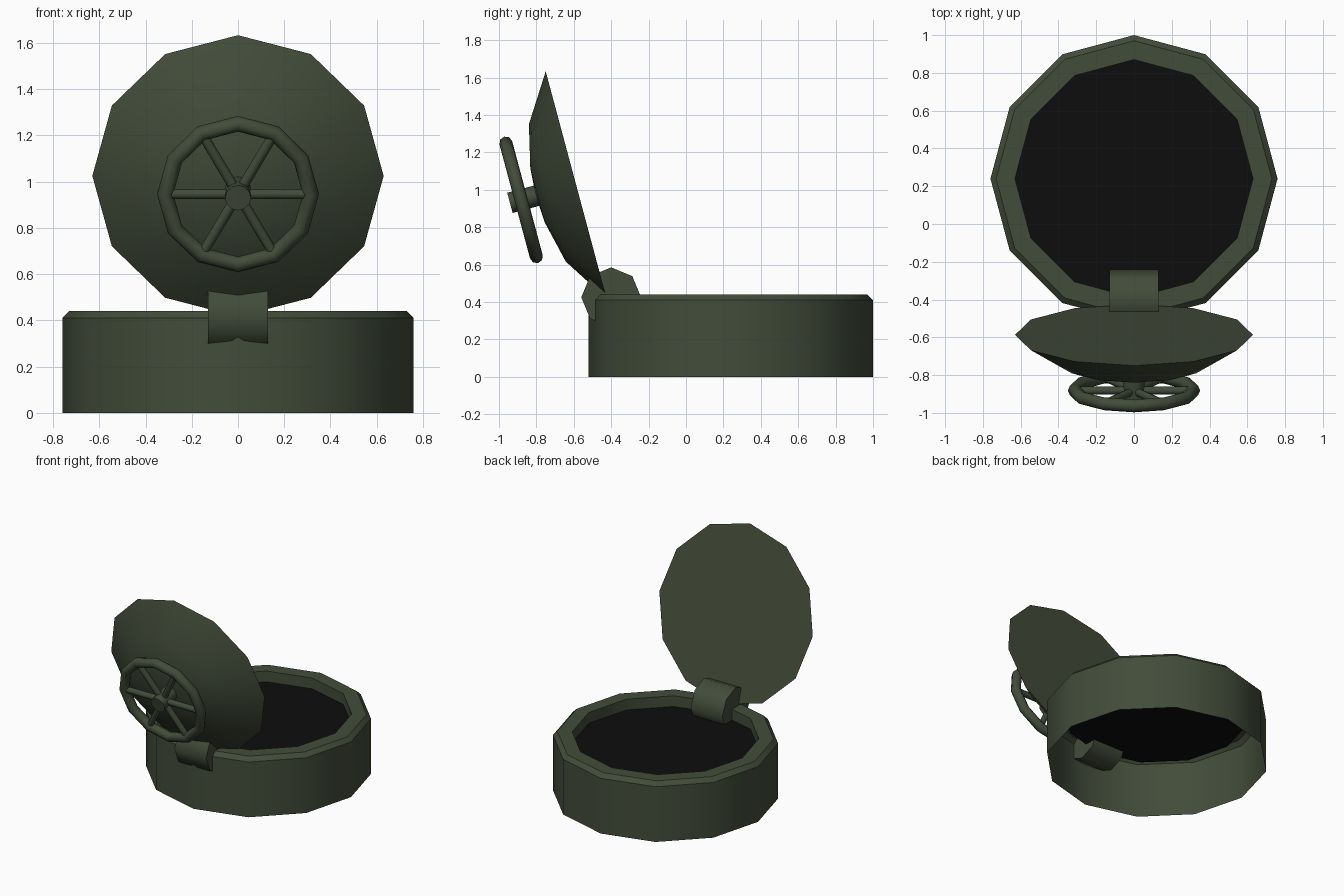
import bpy, bmesh, math
from mathutils import Matrix, Vector

if "Cube" in bpy.data.objects:
    bpy.data.objects.remove(bpy.data.objects["Cube"])


def material(name, rgb):
    m = bpy.data.materials.new(name)
    m.diffuse_color = (*rgb, 1)
    m.use_nodes = True
    m.node_tree.nodes["Principled BSDF"].inputs["Base Color"].default_value = m.diffuse_color
    return m


green = material("olive green", (0.055, 0.073, 0.042))
black = material("dark interior", (0.004, 0.004, 0.004))


def finish(name, bm, mat, matrix, angle):
    bm.normal_update()
    me = bpy.data.meshes.new(name)
    bm.to_mesh(me)
    bm.free()
    me.transform(matrix)
    me.materials.append(mat)
    ob = bpy.data.objects.new(name, me)
    bpy.context.collection.objects.link(ob)
    bpy.ops.object.select_all(action='DESELECT')
    ob.select_set(True)
    bpy.context.view_layer.objects.active = ob
    bpy.ops.object.shade_smooth_by_angle(angle=math.radians(angle))
    return ob


def lathe(name, profile, sides, mat, matrix, angle=35, caps=(False, False), loop=False):
    """Turn (radius, height) points about z, listed bottom/outside first."""
    bm = bmesh.new()
    rings = [[bm.verts.new((r * math.cos(math.tau * i / sides),
                            r * math.sin(math.tau * i / sides), z))
              for i in range(sides)] for r, z in profile]
    pairs = list(zip(rings, rings[1:]))
    if loop:
        pairs.append((rings[-1], rings[0]))
    for a, b in pairs:
        for i in range(sides):
            j = (i + 1) % sides
            bm.faces.new((a[i], a[j], b[j], b[i]))
    if caps[0]:
        bm.faces.new(rings[0][::-1])
    if caps[1]:
        bm.faces.new(rings[-1])
    return finish(name, bm, mat, matrix, angle)


# Base ring, open below, with a chamfered rim and a short inner lip
base = Matrix.Translation((0, 0.24, 0))
lathe("base_ring", [(0.76, 0), (0.76, 0.41), (0.73, 0.44), (0.63, 0.44), (0.63, 0.36)],
      12, green, base)

# Dark opening
lathe("opening", [(0.63, 0.355), (0.63, 0.36)], 12, black, base, caps=(True, True))

# Hinge barrel lying along x
lathe("hinge", [(0.16, -0.13), (0.16, 0.13)], 8, green,
      Matrix.Translation((0, -0.40, 0.425)) @ Matrix.Rotation(math.pi / 2, 4, 'Y'),
      angle=50, caps=(True, True))

# Domed lid, swung open past upright
lid = Matrix.Translation((0, -0.587, 1.025)) @ Matrix.Rotation(math.radians(105), 4, 'X')
lathe("lid", [(0.63, 0), (0.38, 0.16), (0.15, 0.214), (0.02, 0.222)], 12, green, lid,
      caps=(True, True))

# Hand wheel: hub, rim and six spokes
lathe("wheel_hub", [(0.056, 0.19), (0.056, 0.367)], 12, green, lid, caps=(True, True))
wheel = lid @ Matrix.Translation((0, 0, 0.305))
tube = [(0.315 + 0.035 * math.cos(math.tau * k / 8), 0.035 * math.sin(math.tau * k / 8))
        for k in range(8)]
lathe("wheel_rim", tube, 12, green, wheel, angle=50, loop=True)
for k in range(6):
    lathe(f"wheel_spoke_{k + 1}", [(0.022, 0.03), (0.022, 0.30)], 8, green,
          wheel @ Matrix.Rotation(k * math.pi / 3, 4, 'Z') @ Matrix.Rotation(math.pi / 2, 4, 'Y'),
          angle=50, caps=(True, True))
